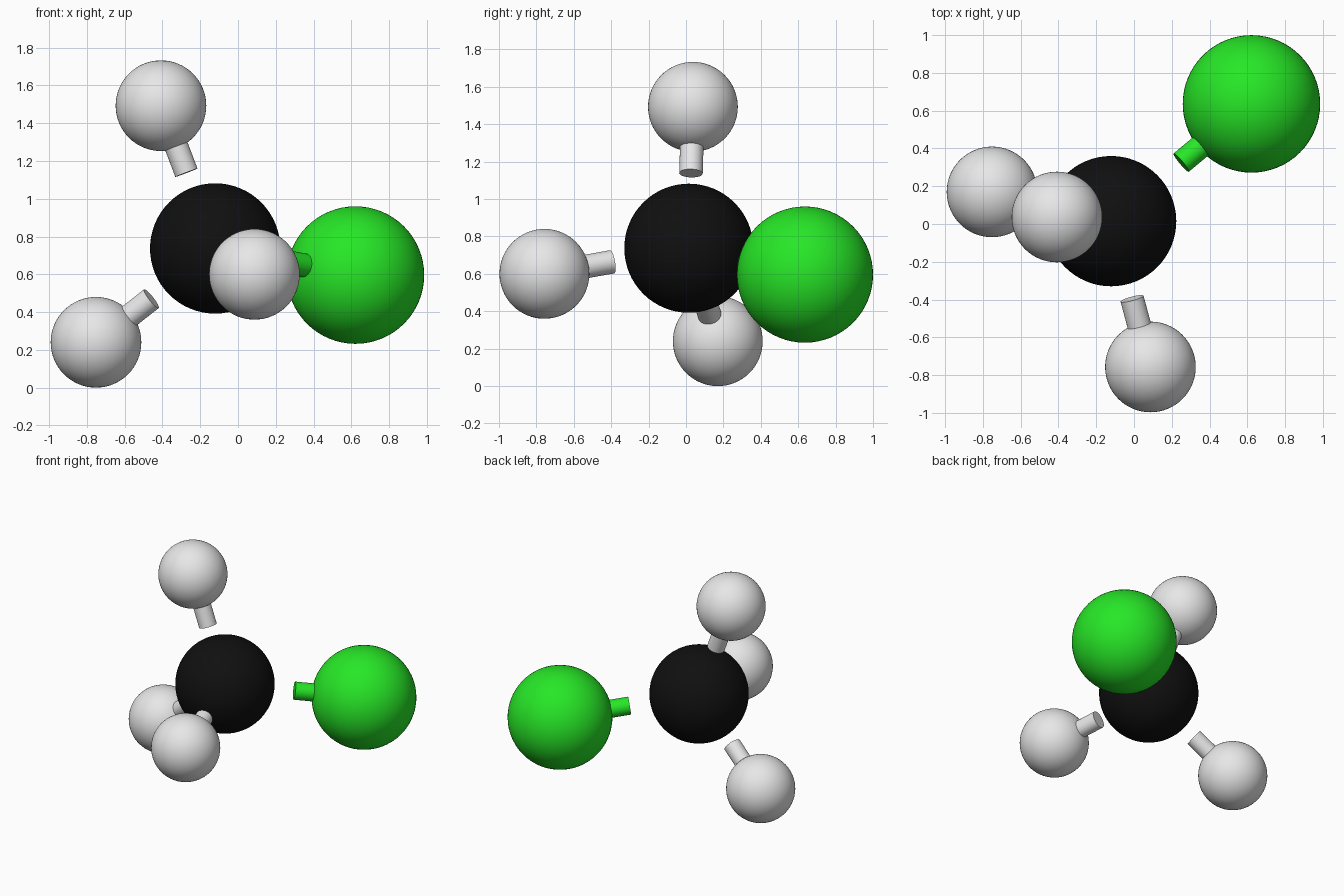
import bpy
import math
from mathutils import Vector

cube = bpy.data.objects.get("Cube")
if cube:
    bpy.data.objects.remove(cube, do_unlink=True)


def make_material(name, color):
    mat = bpy.data.materials.new(name)
    mat.use_nodes = True
    mat.diffuse_color = color
    bsdf = mat.node_tree.nodes["Principled BSDF"]
    bsdf.inputs["Base Color"].default_value = color
    bsdf.inputs["Roughness"].default_value = 0.6
    return mat


white = make_material("pale grey", (0.8, 0.8, 0.8, 1))
black = make_material("black", (0.005, 0.005, 0.005, 1))
green = make_material("bright green", (0.02, 0.8, 0.02, 1))


def finish(name, mat):
    obj = bpy.context.object
    obj.name = name
    obj.data.materials.append(mat)
    bpy.ops.object.shade_smooth_by_angle(angle=math.radians(40))


def ball(name, center, radius, mat):
    bpy.ops.mesh.primitive_uv_sphere_add(
        segments=64, ring_count=32, radius=radius, location=center)
    finish(name, mat)


def stick(name, start, end, mat):
    axis = end - start
    bpy.ops.mesh.primitive_cylinder_add(
        vertices=32, radius=0.063, depth=axis.length,
        location=(start + end) / 2,
        rotation=axis.to_track_quat("Z", "Y").to_euler())
    finish(name, mat)


# Central ball
core = Vector((-0.121, 0.015, 0.737))
ball("center_ball", core, 0.345, black)

# Outer balls: name, centre, radius, reach of the stick towards the core, colour
outer = [
    ("top", (-0.408, 0.037, 1.493), 0.24, 0.38, white),
    ("lower_right", (-0.752, 0.17, 0.24), 0.24, 0.38, white),
    ("front", (0.087, -0.757, 0.6), 0.24, 0.38, white),
    ("back_left", (0.622, 0.636, 0.596), 0.364, 0.49, green),
]
for name, position, radius, reach, mat in outer:
    center = Vector(position)
    ball(name + "_ball", center, radius, mat)
    # Stub stops short of the central ball
    direction = (core - center).normalized()
    stick(name + "_stick", center, center + direction * reach, mat)
